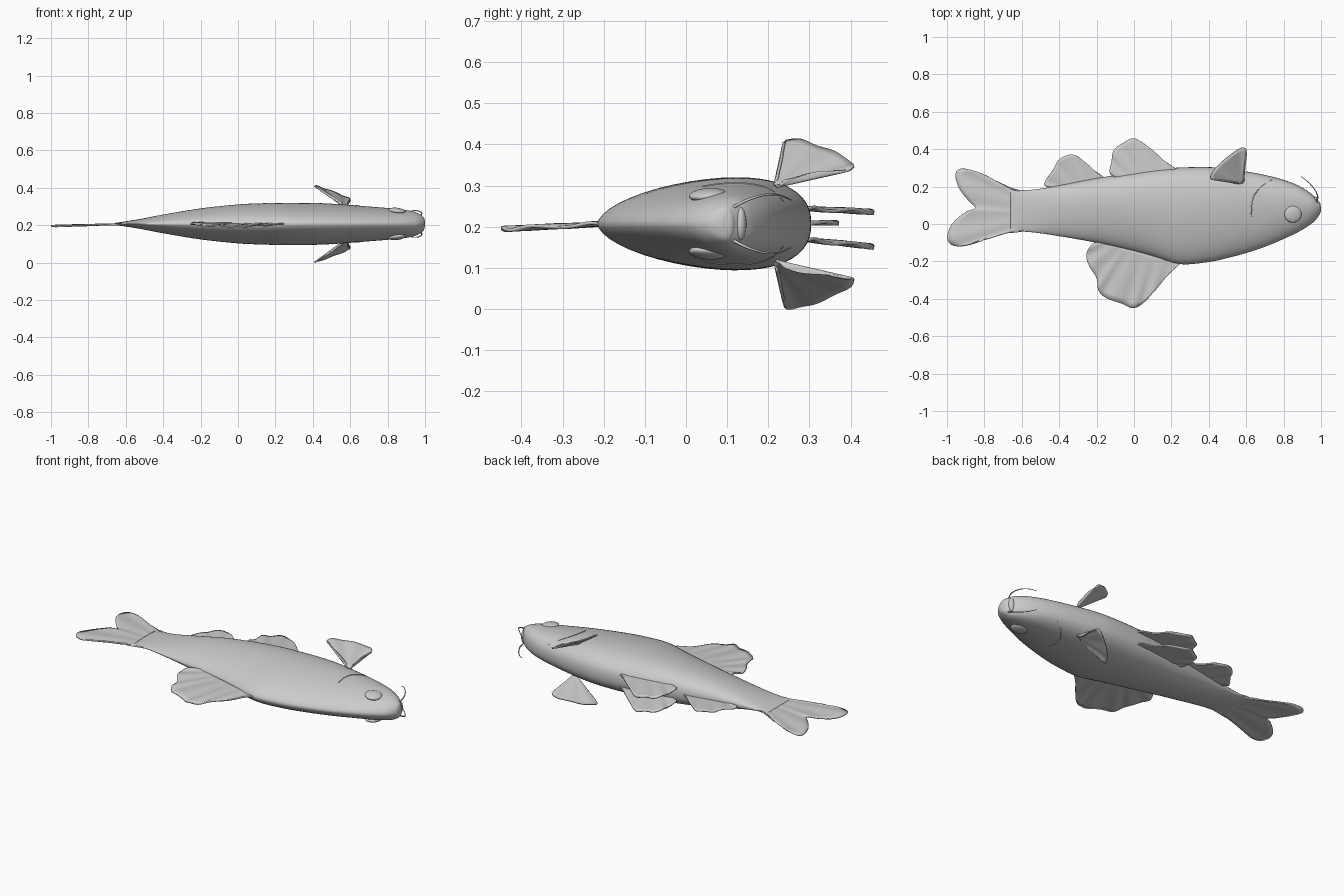
import bpy, bmesh, math
from mathutils import Vector

if "Cube" in bpy.data.objects:
    bpy.data.objects.remove(bpy.data.objects["Cube"])

ZC = 0.207  # mid-plane of the fish, which lies on its side


def smooth_path(pts, n):
    """Catmull-Rom resampling of a list of tuples to n points."""
    P = [Vector(p) for p in pts]
    P = [2 * P[0] - P[1]] + P + [2 * P[-1] - P[-2]]
    out = []
    for i in range(n):
        u = i / (n - 1) * (len(P) - 3)
        k = min(int(u), len(P) - 4)
        t = u - k
        a, b, c, d = P[k:k + 4]
        out.append(0.5 * (2 * b + (c - a) * t + (2 * a - 5 * b + 4 * c - d) * t * t
                          + (3 * b - a - 3 * c + d) * t ** 3))
    return out


def make_mesh(name, rows, closed=False):
    bm = bmesh.new()
    V = [[bm.verts.new(p) for p in r] for r in rows]
    n = len(rows[0])
    for a, b in zip(V, V[1:]):
        for j in range(n if closed else n - 1):
            k = (j + 1) % n
            bm.faces.new((a[j], a[k], b[k], b[j]))
    if closed:
        bm.faces.new(V[0])
        bm.faces.new(V[-1])
    bmesh.ops.remove_doubles(bm, verts=bm.verts, dist=1e-5)
    bmesh.ops.recalc_face_normals(bm, faces=bm.faces)
    me = bpy.data.meshes.new(name)
    bm.to_mesh(me)
    bm.free()
    for f in me.polygons:
        f.use_smooth = True
    ob = bpy.data.objects.new(name, me)
    bpy.context.collection.objects.link(ob)
    return ob


# Body stations: x, back edge y, belly edge y, half thickness
STATIONS = [
    (1.0, 0.07, 0.09, 0.012), (0.992, 0.05, 0.112, 0.036), (0.97, 0.02, 0.14, 0.053),
    (0.94, -0.005, 0.168, 0.066), (0.88, -0.042, 0.205, 0.077), (0.8, -0.08, 0.236, 0.085),
    (0.7, -0.122, 0.262, 0.093), (0.6, -0.155, 0.281, 0.101), (0.5, -0.182, 0.296, 0.108),
    (0.4, -0.203, 0.304, 0.112), (0.25, -0.215, 0.302, 0.113), (0.12, -0.178, 0.292, 0.110),
    (0, -0.145, 0.275, 0.104), (-0.2, -0.1, 0.245, 0.083), (-0.4, -0.065, 0.206, 0.050),
    (-0.52, -0.047, 0.186, 0.027), (-0.6, -0.04, 0.18, 0.014), (-0.66, -0.035, 0.175, 0.005)]
RINGS = smooth_path([s + () for s in STATIONS], 90)
WIDEST = 0.64


def half_z(x, y):
    """Half thickness of the body at a point of its side view."""
    for a, b in zip(RINGS, RINGS[1:]):
        if b[0] <= x <= a[0]:
            _, lo, hi, h = a.lerp(b, (x - a[0]) / (b[0] - a[0]))
            yc = lo + (hi - lo) * WIDEST
            t, p = ((y - yc) / (hi - yc), 2.4) if y > yc else ((yc - y) / (yc - lo), 1.7)
            return h * max(0, 1 - t ** p) ** (1 / p)
    return 0


def body_ring(x, lo, hi, h, n=48):
    yc = lo + (hi - lo) * WIDEST
    pts = []
    for i in range(n):
        a = 2 * math.pi * i / n
        c, s = math.cos(a), math.sin(a)
        p, r = (2.4, hi - yc) if s > 0 else (1.7, yc - lo)
        y = yc + math.copysign(abs(s) ** (2 / p), s) * r
        pts.append((x, y, ZC + math.copysign(abs(c) ** (2 / p), c) * h))
    return pts


make_mesh("body", [body_ring(*r) for r in RINGS], closed=True)


def fin(name, base, edge, ripple=0.004, waves=7, thick=0.008, n=60, m=10):
    """Rippled web between a base line and an outer edge, given thickness."""
    A, B = smooth_path(base, n), smooth_path(edge, n)
    rows = []
    for j in range(m + 1):
        t = j / m
        row = []
        for i in range(n):
            p = A[i].lerp(B[i], t)
            p.z += ripple * t * math.sin(2 * math.pi * waves * i / (n - 1))
            row.append(p)
        rows.append(row)
    ob = make_mesh(name, rows)
    mod = ob.modifiers.new("thickness", 'SOLIDIFY')
    mod.thickness = thick
    mod.offset = 0
    return ob


def flat(pts, z0, z1, y0, y1):
    """Lift side-view points to 3D, leaning from z0 at y0 to z1 at y1."""
    return [(x, y, z0 + (z1 - z0) * (y - y0) / (y1 - y0)) for x, y in pts]


# Tail fin, bending slightly towards the tip
def tail(pts):
    return [(x, y, ZC - 0.03 * max(0, -0.6 - x)) for x, y in pts]


fin("tail_fin", tail([(-0.57, 0.17), (-0.6, 0.13), (-0.6, 0.07), (-0.6, 0.01), (-0.57, -0.035)]),
    tail([(-0.6, 0.18), (-0.67, 0.195), (-0.76, 0.24), (-0.85, 0.283), (-0.93, 0.295), (-0.955, 0.26),
          (-0.935, 0.19), (-0.885, 0.125), (-0.85, 0.085), (-0.9, 0.065), (-0.97, 0.005), (-0.998, -0.06),
          (-0.985, -0.105), (-0.93, -0.12), (-0.85, -0.1), (-0.75, -0.062), (-0.62, -0.04)]), 0.003, 6)

# Dorsal fin
fin("dorsal_fin", flat([(0.25, -0.19), (0.12, -0.16), (0, -0.13), (-0.1, -0.11), (-0.2, -0.085)], ZC, 0.2, -0.2, -0.4),
    flat([(0.25, -0.21), (0.18, -0.275), (0.1, -0.37), (0.04, -0.43), (-0.01, -0.45), (-0.06, -0.428),
          (-0.15, -0.395), (-0.19, -0.355), (-0.2, -0.29), (-0.24, -0.225), (-0.255, -0.165), (-0.23, -0.115),
          (-0.2, -0.1)], ZC, 0.194, -0.2, -0.45))

# Anal fin
fin("anal_fin", flat([(-0.15, 0.24), (-0.25, 0.22), (-0.35, 0.2), (-0.42, 0.19)], ZC, 0.21, 0.2, 0.37),
    flat([(-0.16, 0.25), (-0.21, 0.285), (-0.28, 0.345), (-0.335, 0.372), (-0.4, 0.345), (-0.43, 0.295),
          (-0.475, 0.23), (-0.475, 0.205), (-0.43, 0.2)], ZC, 0.21, 0.2, 0.37), 0.003, 5)

# Pair of pelvic fins
for side, z0, z1 in (("upper", 0.245, 0.236), ("lower", 0.17, 0.152)):
    fin(side + "_pelvic_fin",
        flat([(0.22, 0.285), (0.1, 0.265), (0, 0.25), (-0.09, 0.235)], z0, z1, 0.28, 0.45),
        flat([(0.22, 0.3), (0.16, 0.34), (0.08, 0.41), (0, 0.457), (-0.06, 0.432), (-0.108, 0.395),
              (-0.12, 0.335), (-0.13, 0.275), (-0.1, 0.255)], z0, z1, 0.28, 0.45), 0.004, 5)


def tube(name, pts, r0, r1):
    """Tapered thin tube along a path."""
    cu = bpy.data.curves.new(name, 'CURVE')
    cu.dimensions = '3D'
    cu.bevel_depth = 1
    cu.bevel_resolution = 2
    P = smooth_path(pts, 24)
    sp = cu.splines.new('POLY')
    sp.points.add(len(P) - 1)
    for i, p in enumerate(P):
        sp.points[i].co = (*p, 1)
        sp.points[i].radius = r0 + (r1 - r0) * i / (len(P) - 1)
    ob = bpy.data.objects.new(name, cu)
    bpy.context.collection.objects.link(ob)


def ball(name, loc, scale, tilt=(0, 0, 0)):
    bpy.ops.mesh.primitive_uv_sphere_add(segments=32, ring_count=16, location=loc, rotation=tilt)
    ob = bpy.context.object
    ob.name = name
    ob.scale = scale
    bpy.ops.object.shade_smooth()


for side, s in (("upper", 1), ("lower", -1)):
    # Cupped pectoral fin fanning out from behind the gill
    def out(pts):
        return [(x, y, ZC + s * (z - ZC)) for x, y, z in pts]
    fin(side + "_pectoral_fin",
        out([(0.56, 0.215, 0.300), (0.572, 0.217, 0.299), (0.585, 0.22, 0.296)]),
        out([(0.555, 0.222, 0.320), (0.5, 0.23, 0.358), (0.44, 0.237, 0.394), (0.41, 0.243, 0.41),
             (0.418, 0.275, 0.41), (0.455, 0.318, 0.397), (0.51, 0.365, 0.378), (0.565, 0.403, 0.355),
             (0.594, 0.405, 0.342), (0.6, 0.375, 0.336), (0.592, 0.3, 0.330), (0.587, 0.24, 0.315)]),
        0.002, 6, 0.007)
    # Eye
    ball(side + "_eye", (0.85, 0.053, ZC + s * 0.070), (0.046, 0.046, 0.016), (s * 0.08, s * 0.12, 0))
    # Gill slit
    gill = [(0.735, 0.235), (0.68, 0.2), (0.642, 0.15), (0.628, 0.09), (0.63, 0.04)]
    tube(side + "_gill", [(x, y, ZC + s * half_z(x, y)) for x, y in gill], 0.0025, 0.0025)
    # Barbel
    tube(side + "_barbel", out([(0.975, 0.11, 0.245), (0.982, 0.15, 0.265), (0.962, 0.19, 0.277),
                                (0.93, 0.225, 0.277), (0.892, 0.255, 0.265)]), 0.004, 0.0015)

# Lips
ball("top_lip", (0.982, 0.1, ZC), (0.016, 0.02, 0.042))
ball("bottom_lip", (0.965, 0.132, ZC), (0.02, 0.015, 0.04))
